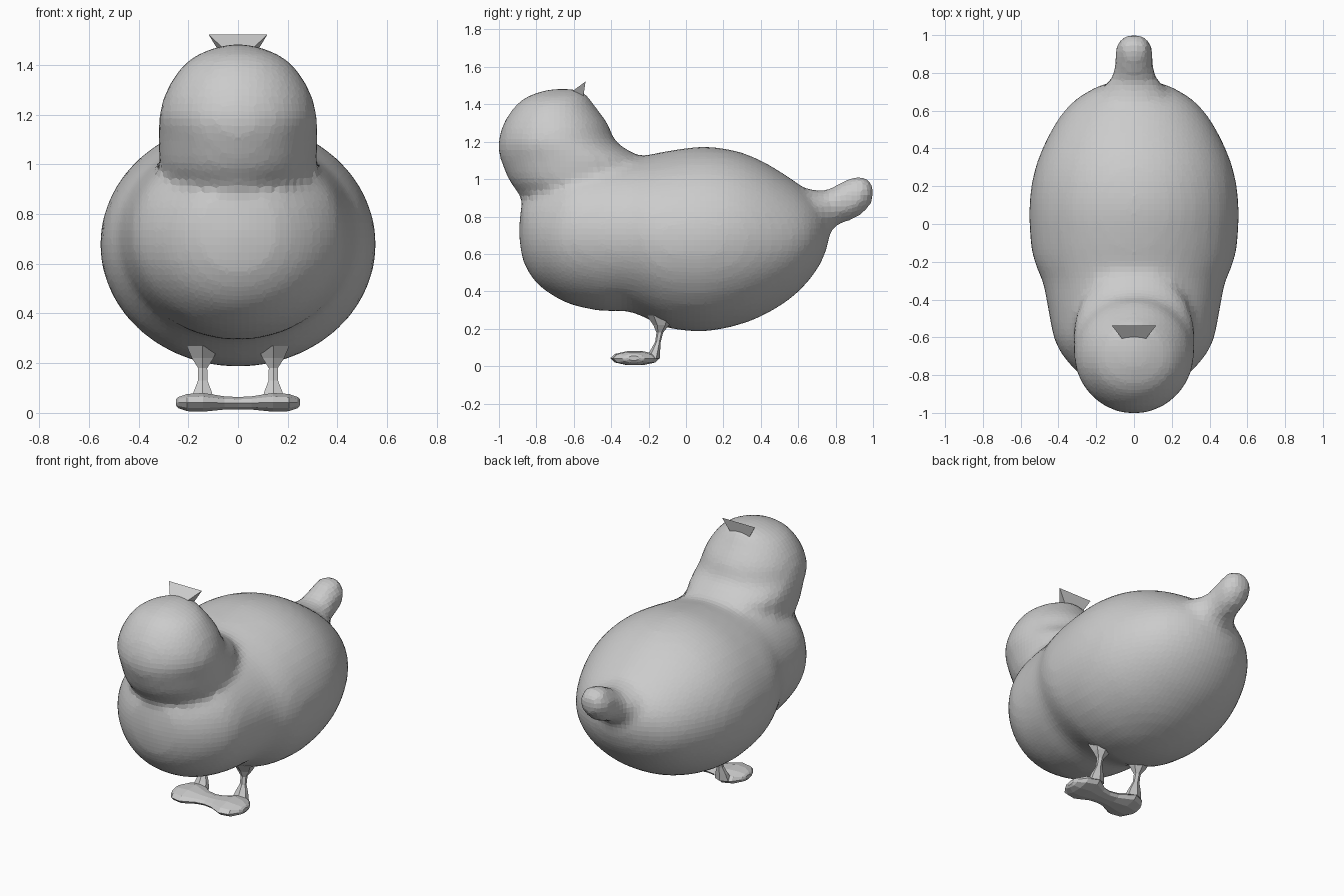
import bpy, bmesh
from math import cos, sin, pi
from mathutils import Vector

if "Cube" in bpy.data.objects:
    bpy.data.objects.remove(bpy.data.objects["Cube"])


def resample(rows, k):
    """Catmull-Rom interpolation of profile rows, k steps per span."""
    out = []
    for i in range(len(rows) - 1):
        a, b = rows[max(i - 1, 0)], rows[i]
        c, d = rows[i + 1], rows[min(i + 2, len(rows) - 1)]
        for j in range(k):
            t = j / k
            out.append([0.5 * (2 * q + (r - p) * t + (2 * p - 5 * q + 4 * r - s) * t * t
                               + (3 * q - p - 3 * r + s) * t ** 3)
                        for p, q, r, s in zip(a, b, c, d)])
    return out + [list(rows[-1])]


def loft(bm, rows, axis, n, k=1):
    """Elliptical rings. Row = position on axis, lo/hi of one side, then lo/hi of the other."""
    rings = []
    for t, a0, a1, b0, b1 in resample(rows, k):
        ring = []
        for i in range(n):
            ang = 2 * pi * i / n
            a = (a0 + a1) / 2 + (a1 - a0) / 2 * cos(ang)
            b = (b0 + b1) / 2 + (b1 - b0) / 2 * sin(ang)
            co = {'x': (t, a, b), 'y': (b, t, a), 'z': (b, a, t)}[axis]
            ring.append(bm.verts.new(co))
        rings.append(ring)
    for r, s in zip(rings, rings[1:]):
        for i in range(n):
            bm.faces.new((r[i], r[(i + 1) % n], s[(i + 1) % n], s[i]))
    bm.faces.new(rings[0][::-1])
    bm.faces.new(rings[-1])


def finish(bm, name):
    bmesh.ops.recalc_face_normals(bm, faces=bm.faces)
    mesh = bpy.data.meshes.new(name)
    bm.to_mesh(mesh)
    bm.free()
    ob = bpy.data.objects.new(name, mesh)
    bpy.context.collection.objects.link(ob)
    return ob


def sym(rows):
    return [(t, lo, hi, -w, w) for t, lo, hi, w in rows]


# Body with breast, head with neck, and tail, fused into one skin
torso = [(-.893, .70, .74, .02), (-.87, .56, .90, .16), (-.80, .445, .98, .28),
         (-.70, .37, 1.05, .375), (-.60, .325, 1.10, .425), (-.45, .295, 1.12, .455),
         (-.31, .293, 1.12, .483), (-.20, .25, 1.13, .527), (-.10, .205, 1.15, .547),
         (.08, .185, 1.173, .555), (.25, .212, 1.155, .535), (.40, .265, 1.10, .485),
         (.55, .355, 1.01, .405), (.65, .45, .935, .32), (.72, .55, .87, .21),
         (.755, .64, .80, .11), (.767, .70, .74, .02)]
head = [(.88, -.84, -.3, .20), (.91, -.885, -.27, .25), (.95, -.915, -.25, .295),
        (1.0, -.95, -.23, .315), (1.10, -.99, -.23, .321), (1.15, -1.003, -.30, .32),
        (1.20, -1.003, -.375, .317), (1.30, -.975, -.42, .287), (1.40, -.905, -.495, .22),
        (1.45, -.83, -.53, .145), (1.475, -.75, -.57, .07), (1.484, -.69, -.64, .02)]
tail = [(.60, .70, .96, .20), (.71, .69, .94, .17), (.76, .71, .945, .13),
        (.82, .76, .98, .105), (.90, .785, 1.015, .10), (.955, .825, 1.015, .09),
        (.99, .87, .985, .06), (1.003, .92, .94, .01)]
bm = bmesh.new()
loft(bm, sym(torso), 'y', 40, 3)
loft(bm, sym(head), 'z', 32, 3)
loft(bm, sym(tail), 'y', 16, 2)
body = finish(bm, "bird_body")
remesh = body.modifiers.new("fuse", 'REMESH')
remesh.mode = 'VOXEL'
remesh.voxel_size = 0.03
smooth = body.modifiers.new("soften", 'SMOOTH')
smooth.factor = 0.5
smooth.iterations = 4

# Joined webbed feet, lofted across x
half = [(.055, -.36, -.20, .012, .068), (.14, -.405, -.14, .003, .082),
        (.205, -.39, -.17, .005, .078), (.24, -.34, -.22, .018, .065), (.25, -.31, -.25, .03, .055)]
feet = [(-r[0],) + r[1:] for r in reversed(half)] + [(0, -.35, -.21, .013, .065)] + half
bm = bmesh.new()
loft(bm, feet, 'x', 10)
finish(bm, "webbed_feet")

# Legs: thin six-sided stems flaring at both ends
for side, label in ((-1, "right"), (1, "left")):
    stem = [(.04, -.22, -.14, .055), (.085, -.19, -.138, .042), (.13, -.165, -.135, .022),
            (.18, -.158, -.122, .021), (.22, -.175, -.09, .05), (.27, -.21, -.06, .075)]
    rows = [(z, a, b, side * .142 - w, side * .142 + w) for z, a, b, w in stem]
    bm = bmesh.new()
    loft(bm, rows, 'z', 6)
    finish(bm, label + "_leg")

# Crest: small wedge leaning back on top of the head
bm = bmesh.new()
for s in (-1, 1):
    for x, y, z in ((.065, -.605, 1.472), (.118, -.537, 1.522), (.065, -.55, 1.435)):
        bm.verts.new((s * x, y, z))
bmesh.ops.convex_hull(bm, input=bm.verts[:])
finish(bm, "head_crest")
